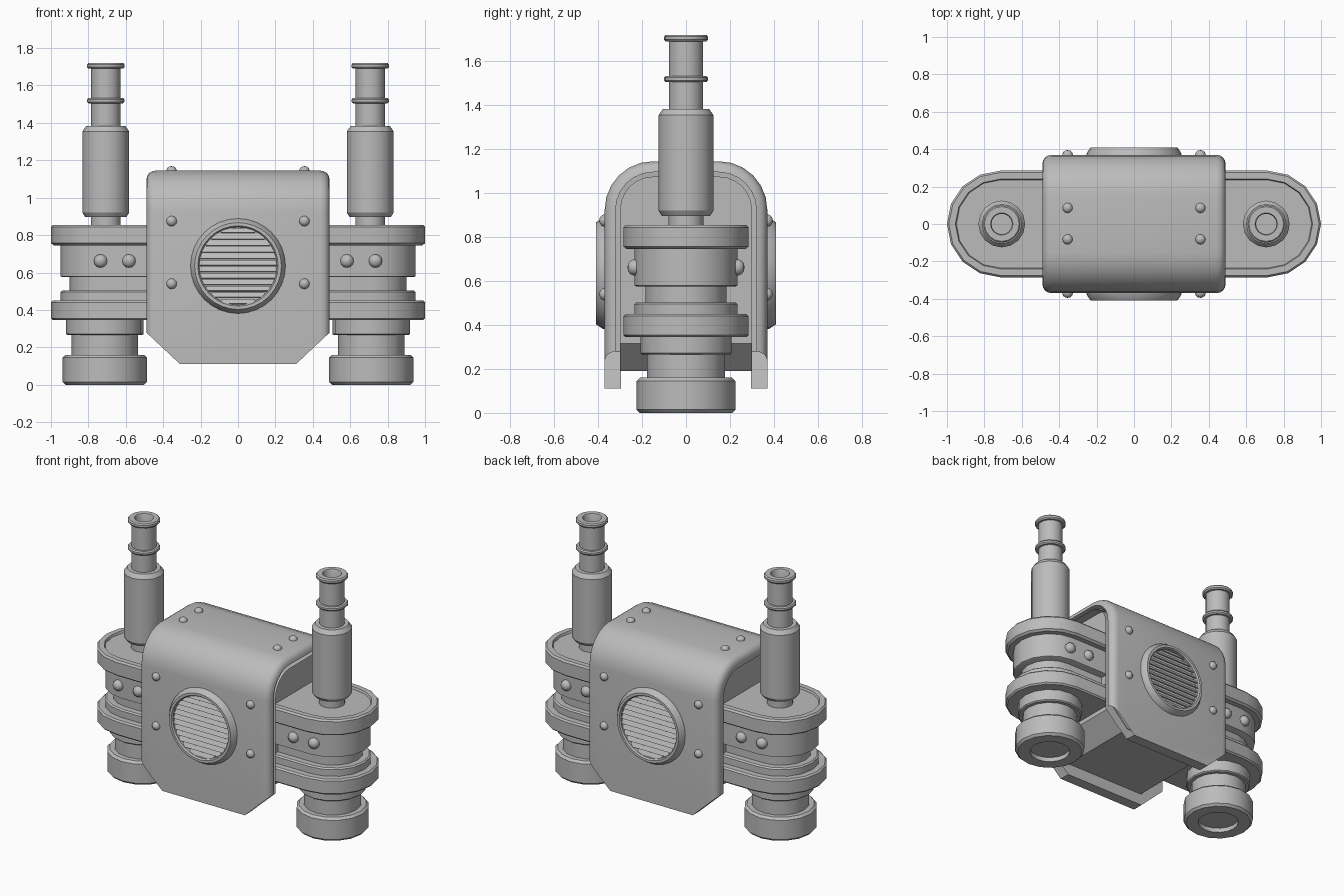
import bpy, bmesh, math
from mathutils import Matrix, Vector

if "Cube" in bpy.data.objects:
    bpy.data.objects.remove(bpy.data.objects["Cube"], do_unlink=True)

GREY = (0.5, 0.5, 0.5, 1)
metal = bpy.data.materials.new("plain grey")
metal.use_nodes = True
metal.diffuse_color = GREY
metal.node_tree.nodes["Principled BSDF"].inputs["Base Color"].default_value = GREY


def finish(bm, name, matrix=Matrix()):
    """Turn a bmesh into a smooth shaded object with crisp edges."""
    bmesh.ops.remove_doubles(bm, verts=bm.verts, dist=1e-5)
    bmesh.ops.recalc_face_normals(bm, faces=bm.faces)
    bm.transform(matrix)
    mesh = bpy.data.meshes.new(name)
    bm.to_mesh(mesh)
    bm.free()
    mesh.materials.append(metal)
    obj = bpy.data.objects.new(name, mesh)
    bpy.context.collection.objects.link(obj)
    bpy.ops.object.select_all(action='DESELECT')
    obj.select_set(True)
    bpy.context.view_layer.objects.active = obj
    bpy.ops.object.shade_smooth_by_angle(angle=math.radians(32))
    return obj


def skin(loops):
    """Bridge equal closed loops and cap both ends."""
    bm = bmesh.new()
    rings = [[bm.verts.new(p) for p in loop] for loop in loops]
    n = len(rings[0])
    for a, b in zip(rings, rings[1:]):
        for i in range(n):
            j = (i + 1) % n
            bm.faces.new((a[i], a[j], b[j], b[i]))
    bm.faces.new(rings[0])
    bm.faces.new(rings[-1])
    return bm


def loft(name, profile, stretch=0, matrix=Matrix(), sides=16):
    """Turn (radius, z) points round z; stretch pulls the circle into a stadium."""
    half = sides // 2
    loops = []
    for r, z in profile:
        loop = []
        for side in (1, -1):
            for i in range(half + 1):
                a = math.pi * (i / half - 0.5)
                loop.append((side * (stretch + r * math.cos(a)), side * r * math.sin(a), z))
        loops.append(loop)
    bm = skin(loops)
    return finish(bm, name, matrix)


def arch(inset, bottom):
    """Rounded arch path in (y, z), from front foot over the top to back foot."""
    half, top, radius = 0.37 - inset, 1.145 - inset, 0.22 - inset
    path = [(-half, bottom)]
    for side in (-1, 1):
        for i in range(7):
            t = math.pi / 2 * (i if side < 0 else 6 - i) / 6
            path.append((side * (half - radius + radius * math.cos(t)),
                         top - radius + radius * math.sin(t)))
    return path + [(half, bottom)]


def chamfer_ends(bm, x, z, slope):
    """Slice off both lower corners through (x, z)."""
    for side in (1, -1):
        cut = bmesh.ops.bisect_plane(
            bm, geom=bm.verts[:] + bm.edges[:] + bm.faces[:], dist=1e-5,
            plane_co=Vector((side * x, 0, z)), plane_no=Vector((side * slope, 0, -1)),
            clear_outer=True)
        edges = [e for e in cut["geom_cut"] if isinstance(e, bmesh.types.BMEdge)]
        bmesh.ops.holes_fill(bm, edges=edges, sides=0)


# Arched cover with rounded rims
rim = [(0.49, 0.05), (0.486, 0.03), (0.476, 0.014), (0.46, 0.004), (0.44, 0)]
stations = [(-x, i) for x, i in rim] + rim[::-1]
inner = arch(0.075, 0.11)[::-1]
bm = skin([[(x, y, z) for y, z in arch(i, 0.11) + inner] for x, i in stations])
chamfer_ends(bm, 0.31, 0.11, 0.94)
finish(bm, "arched_cover")

# Housing block inside the cover
bm = skin([[(x, y, z) for y, z in arch(0.07, 0.19)] for x in (-0.43, 0.43)])
chamfer_ends(bm, 0.305, 0.19, 1)
finish(bm, "inner_housing")

# Stacked long rails
RAIL = 0.715
loft("upper_rail", [(0.27, 0.745), (0.285, 0.757), (0.285, 0.843), (0.275, 0.855),
                    (0.24, 0.855), (0.235, 0.84)], RAIL)
loft("rail_body", [(0.225, 0.575), (0.235, 0.58), (0.235, 0.76)], RAIL)
loft("rail_waist", [(0.185, 0.48), (0.185, 0.59)], RAIL)
loft("lower_step", [(0.235, 0.44), (0.235, 0.495), (0.225, 0.503)], RAIL)
loft("lower_rail", [(0.275, 0.345), (0.285, 0.355), (0.285, 0.44), (0.275, 0.45)], RAIL)

# Feet and pipes at both ends
for side, word in ((1, "left"), (-1, "right")):
    foot = Matrix.Translation((side * 0.712, 0, 0))
    loft(word + "_foot", [(0.13, 0.03), (0.13, 0), (0.21, 0), (0.225, 0.015), (0.225, 0.145),
                          (0.21, 0.16), (0.178, 0.16), (0.178, 0.265), (0.2, 0.265),
                          (0.208, 0.272), (0.208, 0.35)], 0, foot)
    pipe = Matrix.Translation((side * 0.707, 0, 0))
    loft(word + "_barrel", [(0.08, 0.83), (0.08, 0.897), (0.11, 0.897), (0.125, 0.92),
                            (0.125, 1.355), (0.105, 1.383), (0.07, 1.383)], 0, pipe)
    loft(word + "_pipe", [(0.078, 1.37), (0.078, 1.505), (0.093, 1.505), (0.1, 1.513),
                          (0.1, 1.525), (0.093, 1.533), (0.078, 1.533), (0.078, 1.69),
                          (0.093, 1.69), (0.1, 1.698), (0.1, 1.712), (0.093, 1.72),
                          (0.06, 1.72), (0.055, 1.71), (0.055, 1.6)], 0, pipe)

# Rivet domes
DOME = [(1, -0.3), (1, 0.15), (0.85, 0.5), (0.5, 0.78), (0.01, 0.88)]


def rivet(name, size, matrix):
    loft(name, [(r * size, z * size) for r, z in DOME], 0, matrix, 12)


# Grilles and rivets on the front and back
for turn, word in ((0, "front"), (math.pi, "back")):
    facing = Matrix.Rotation(turn, 4, 'Z') @ Matrix.Rotation(math.pi / 2, 4, 'X')
    grille = facing @ Matrix.Translation((0, 0.635, 0.365))
    loft(word + "_grille_ring", [(0.255, 0), (0.252, 0.015), (0.232, 0.045), (0.215, 0.045),
                                 (0.208, 0.035), (0.208, 0.008)], 0, grille, 32)
    bm = bmesh.new()
    for i in range(12):
        h = (i - 5.5) * 0.0345
        place = (Matrix.Translation((0, h, 0.022)) @ Matrix.Rotation(math.radians(-30), 4, 'X')
                 @ Matrix.Diagonal((2 * math.sqrt(0.21 ** 2 - h * h), 0.03, 0.006, 1)))
        bmesh.ops.create_cube(bm, size=1, matrix=place)
    finish(bm, word + "_grille_slats", grille)
    for x in (-0.355, 0.355):
        for z in (0.54, 0.875):
            rivet(word + "_cover_rivet", 0.028, facing @ Matrix.Translation((x, z, 0.37)))
    for x in (-0.735, -0.583, 0.583, 0.735):
        rivet(word + "_rail_rivet", 0.036, facing @ Matrix.Translation((x, 0.662, 0.235)))

# Rivets on top of the cover
for x in (-0.355, 0.355):
    for y in (-0.082, 0.086):
        rivet("top_rivet", 0.027, Matrix.Translation((x, y, 1.145)))
